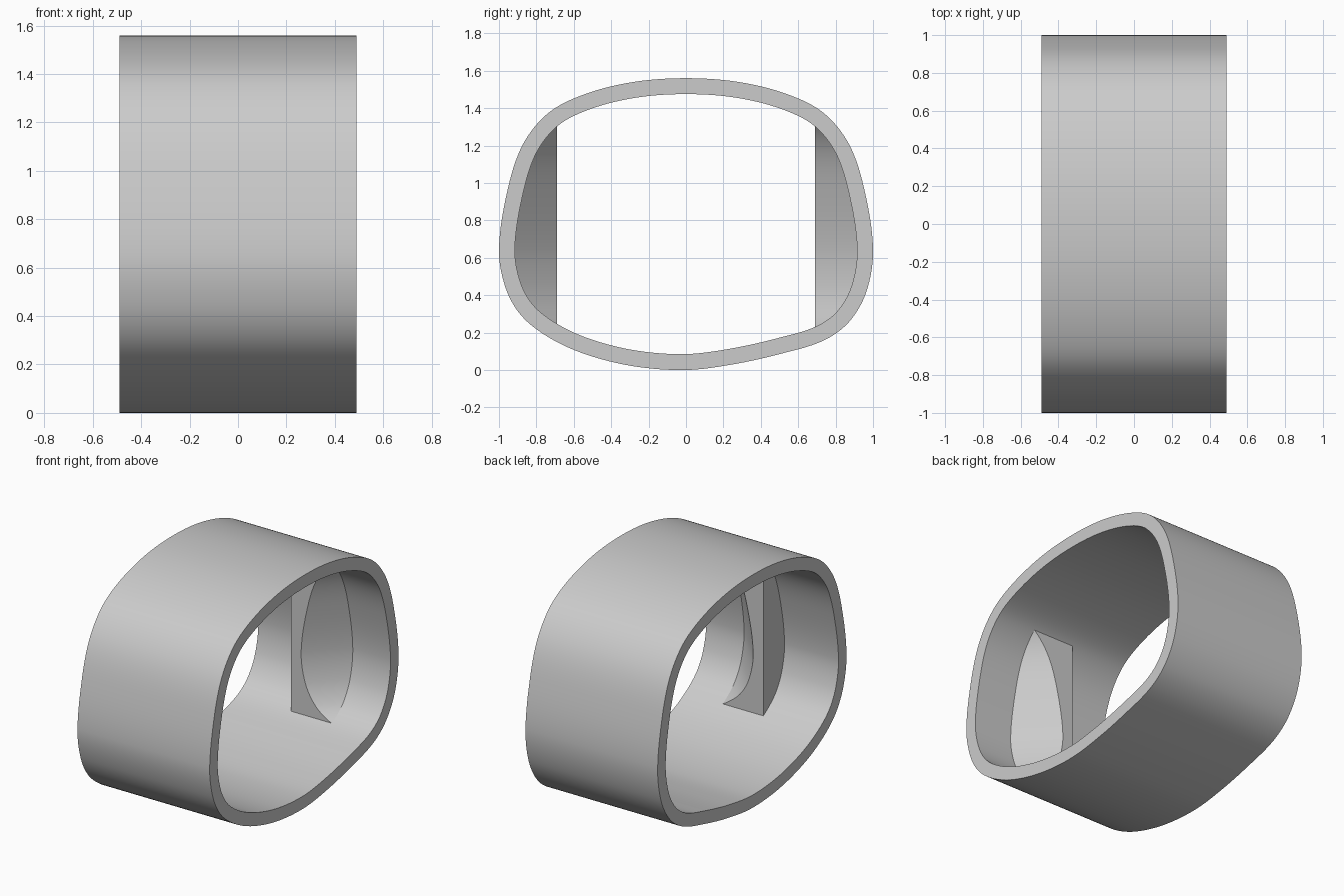
import bpy, bmesh
from mathutils import Vector

cube = bpy.data.objects.get("Cube")
if cube:
    bpy.data.objects.remove(cube, do_unlink=True)

HALF_WIDTH = 0.49
WALL = 0.085
RIB_Y = 0.69              # flat inner face of each rib
RIB_X = (-0.09, 0.21)     # rib extent across the band
STEPS = 8

grey = bpy.data.materials.new("plain_grey")
grey.use_nodes = True
colour = (0.6, 0.6, 0.6, 1)
grey.diffuse_color = colour
grey.node_tree.nodes["Principled BSDF"].inputs["Base Color"].default_value = colour


def finish(name, bm):
    bmesh.ops.recalc_face_normals(bm, faces=bm.faces)
    mesh = bpy.data.meshes.new(name)
    bm.to_mesh(mesh)
    bm.free()
    mesh.materials.append(grey)
    ob = bpy.data.objects.new(name, mesh)
    bpy.context.collection.objects.link(ob)
    bpy.ops.object.select_all(action='DESELECT')
    ob.select_set(True)
    bpy.context.view_layer.objects.active = ob
    bpy.ops.object.shade_smooth_by_angle(angle=0.5)
    return ob


def smooth_loop(points):
    """Closed smooth curve through (y, z) points."""
    pts = [Vector(p) for p in points]
    n = len(pts)
    out = []
    for i in range(n):
        a, b, c, d = (pts[(i + k) % n] for k in (-1, 0, 1, 2))
        span = (c - b).length
        m0 = (c - a) * span / ((b - a).length + span)
        m1 = (d - b) * span / ((d - c).length + span)
        for s in range(STEPS):
            t = s / STEPS
            out.append(b * (2*t**3 - 3*t**2 + 1) + m0 * (t**3 - 2*t**2 + t)
                       + c * (3*t**2 - 2*t**3) + m1 * (t**3 - t**2))
    return out


# Rounded band outline, clockwise from the top
outline = [(0, 1.56), (0.28, 1.54), (0.54, 1.475), (0.735, 1.375), (0.87, 1.21),
           (0.95, 0.98), (1, 0.65), (0.965, 0.42), (0.87, 0.255), (0.73, 0.155),
           (0.5, 0.085), (0.25, 0.03), (0, 0), (-0.28, 0.02), (-0.54, 0.085),
           (-0.735, 0.175), (-0.88, 0.29), (-0.965, 0.44), (-1, 0.65),
           (-0.95, 0.98), (-0.87, 1.21), (-0.735, 1.375), (-0.54, 1.475), (-0.28, 1.54)]
outer = smooth_loop(outline)
count = len(outer)
inner = []
for i, p in enumerate(outer):
    t = (outer[(i + 1) % count] - outer[i - 1]).normalized()
    inner.append(p + Vector((t.y, -t.x)) * WALL)

# Band
bm = bmesh.new()
rings = [[bm.verts.new((x, p.x, p.y)) for p in loop]
         for loop, x in ((outer, -HALF_WIDTH), (outer, HALF_WIDTH),
                         (inner, HALF_WIDTH), (inner, -HALF_WIDTH))]
for k in range(4):
    a, b = rings[k], rings[(k + 1) % 4]
    for i in range(count):
        j = (i + 1) % count
        bm.faces.new((a[i], a[j], b[j], b[i]))
finish("band", bm)


def make_rib(name, side):
    """Flat-faced rib with one slanted flank that follows the band wall."""
    path = sorted(((p.y, abs(p.x)) for p in inner if p.x * side > RIB_Y))
    # Extend to where the wall meets the flat face
    ends = []
    for i in range(count):
        a, b = inner[i], inner[(i + 1) % count]
        if (a.x * side - RIB_Y) * (b.x * side - RIB_Y) < 0:
            t = (RIB_Y * side - a.x) / (b.x - a.x)
            ends.append((a.y + (b.y - a.y) * t, RIB_Y + 0.0005))
    path = sorted(path + ends)
    bm = bmesh.new()
    rows = []
    for z, wall in path:
        depth = wall - RIB_Y
        section = ((RIB_X[0], wall), (RIB_X[0], RIB_Y),
                   (RIB_X[1] - depth, RIB_Y), (RIB_X[1], wall))
        rows.append([bm.verts.new((x, y * side, z)) for x, y in section])
    for a, b in zip(rows, rows[1:]):
        for k in range(4):
            m = (k + 1) % 4
            bm.faces.new((a[k], a[m], b[m], b[k]))
    bm.faces.new(rows[0])
    bm.faces.new(rows[-1])
    finish(name, bm)


make_rib("back_rib", 1)
make_rib("front_rib", -1)
